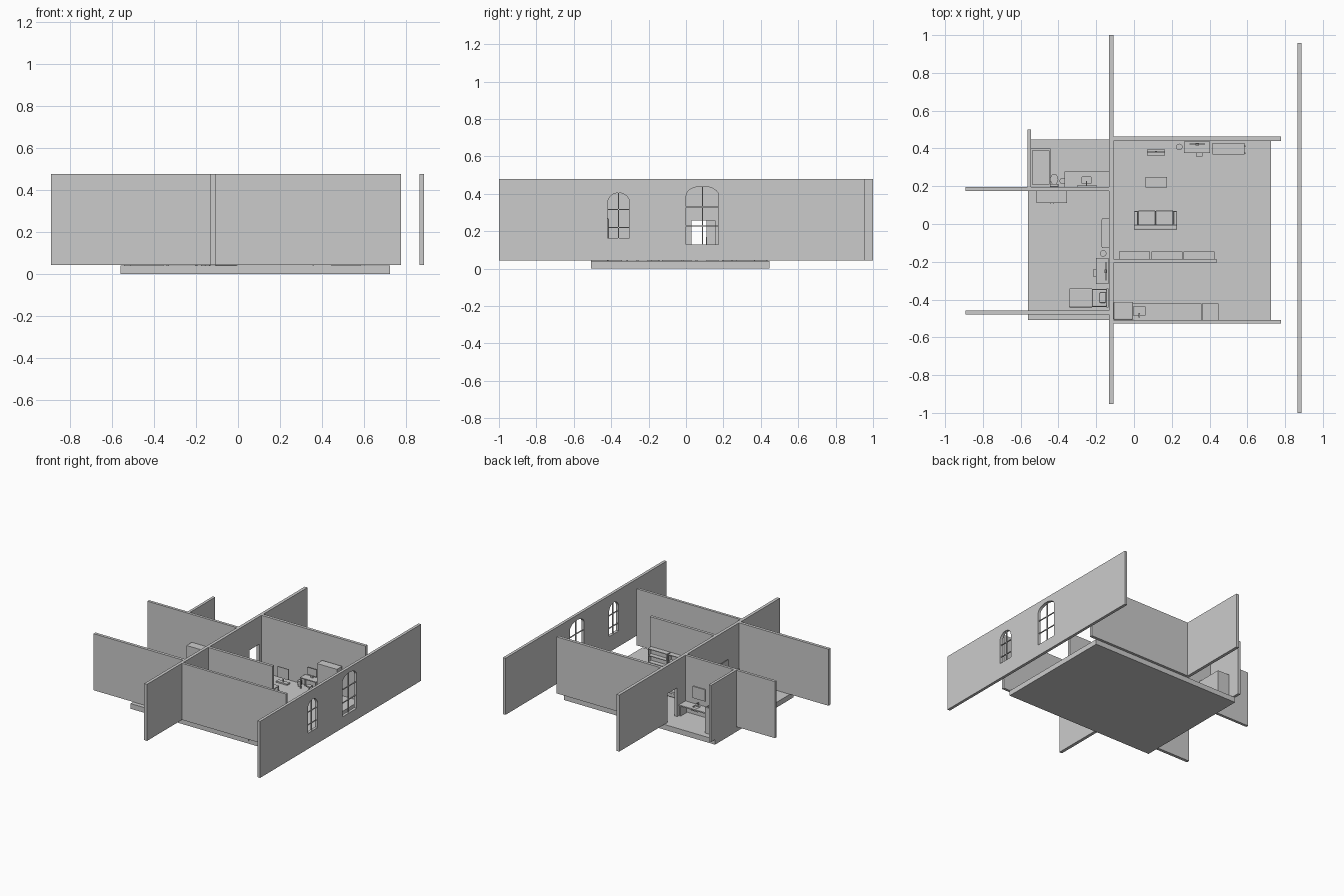
import bpy, bmesh, math

if "Cube" in bpy.data.objects:
    bpy.data.objects.remove(bpy.data.objects["Cube"])

FLOOR, TOP = 0.04, 0.478


def mesh_object(name, bm):
    bmesh.ops.recalc_face_normals(bm, faces=bm.faces[:])
    me = bpy.data.meshes.new(name)
    bm.to_mesh(me)
    bm.free()
    ob = bpy.data.objects.new(name, me)
    bpy.context.collection.objects.link(ob)
    return ob


def add_box(bm, x0, x1, y0, y1, z0, z1):
    vs = bmesh.ops.create_cube(bm, size=1)['verts']
    for v in vs:
        v.co.x = x0 if v.co.x < 0 else x1
        v.co.y = y0 if v.co.y < 0 else y1
        v.co.z = z0 if v.co.z < 0 else z1


def boxes(name, *dims, bevel=0):
    bm = bmesh.new()
    for d in dims:
        add_box(bm, *d)
    ob = mesh_object(name, bm)
    if bevel:
        m = ob.modifiers.new("bevel", 'BEVEL')
        m.width, m.segments = bevel, 3
    return ob


def tube(name, x, y, r0, r1, z0, z1, sy=1, n=20):
    bm = bmesh.new()
    bmesh.ops.create_cone(bm, cap_ends=True, segments=n, radius1=r0, radius2=r1, depth=z1 - z0)
    for v in bm.verts:
        v.co = (v.co.x + x, v.co.y * sy + y, v.co.z + (z0 + z1) / 2)
    return mesh_object(name, bm)


def cut(ob, cutter):
    cutter.hide_render = True
    m = ob.modifiers.new("cut", 'BOOLEAN')
    m.operation, m.object, m.solver = 'DIFFERENCE', cutter, 'EXACT'
    dg = bpy.context.evaluated_depsgraph_get()
    ob.data = bpy.data.meshes.new_from_object(ob.evaluated_get(dg))
    ob.modifiers.clear()
    bpy.data.objects.remove(cutter)


# floor and walls
boxes("floor", (-.56, .725, -.507, .447, 0, FLOOR))
W = 0.043
boxes("back_wall", (-.11, .778, .44, .463, W, TOP))
boxes("front_wall", (-.11, .778, -.527, -.507, W, TOP))
boxes("kitchen_divider", (-.11, .437, -.207, -.185, FLOOR, TOP))
boxes("bathroom_divider", (-.893, -.128, .174, .195, W, TOP))
boxes("bedroom_front_wall", (-.893, -.128, -.48, -.457, W, TOP))
boxes("bathroom_side_wall", (-.565, -.544, .195, .5, W, TOP))

middle = boxes("middle_wall", (-.132, -.108, -.952, 1, W, TOP))
for y0, y1, z in ((.03, .155, .257), (.295, .415, .265)):
    cut(middle, boxes("door_cutter", (-.2, 0, y0, y1, 0, z)))

# window wall with two arched openings and glazing bars
window_wall = boxes("window_wall", (.866, .888, -1, .957, W, TOP))


def arch(w, z0, spring, top, cy):
    pts = [(cy + w, z0)]
    for i in range(17):
        a = math.pi * i / 16
        pts.append((cy + w * math.cos(a), spring + (top - spring) * math.sin(a)))
    return pts + [(cy - w, z0)]


def window(cy, w, z0, spring, top, rows):
    bm = bmesh.new()
    f = bm.faces.new([bm.verts.new((.8, y, z)) for y, z in arch(w, z0, spring, top, cy)])
    ext = bmesh.ops.extrude_face_region(bm, geom=[f])['geom']
    for v in ext:
        if isinstance(v, bmesh.types.BMVert):
            v.co.x = .95
    cut(window_wall, mesh_object("arch_cutter", bm))
    b = .0025
    boxes("window_bars", (.872, .880, cy - b, cy + b, z0, top),
          *[(.872, .880, cy - w, cy + w, z - b, z + b) for z in rows])


window(.088, .087, .13, .39, .44, (.227, .33))
window(-.36, .059, .163, .35, .405, (.22, .317))


# furniture helpers
def table(name, x0, x1, y0, y1, top, t=.007, leg=.008):
    legs = [(x, x + leg, y, y + leg, FLOOR, top - t)
            for x in (x0, x1 - leg) for y in (y0, y1 - leg)]
    boxes(name, (x0, x1, y0, y1, top - t, top), *legs)


def bookcase(name, x0, x1, y0, y1, top, rows, t=.005):
    zs = [FLOOR + (top - t - FLOOR) * i / rows for i in range(rows + 1)]
    boxes(name, (x0, x0 + t, y0, y1, FLOOR, top), (x1 - t, x1, y0, y1, FLOOR, top),
          (x0, x1, y0, y0 + t, FLOOR, top),
          *[(x0, x1, y0, y1, z, z + t) for z in zs])


# living room
boxes("sofa_base", (.0, .228, -.03, .068, .05, .078), bevel=.004)
boxes("sofa_back", (.0, .228, -.03, -.005, .06, .138), bevel=.005)
for x in (0, .208):
    boxes("sofa_arm", (x, x + .02, -.028, .066, .06, .125), bevel=.005)
for x in (.022, .115):
    boxes("sofa_cushion", (x, x + .091, -.005, .072, .078, .095), bevel=.004)
boxes("sofa_feet", *[(x, x + .012, y, y + .012, FLOOR, .05)
                     for x in (.005, .21) for y in (-.025, .05)])
table("coffee_table", .06, .175, .193, .25, .085)
boxes("screen", (.07, .165, .378, .384, .075, .157))
boxes("screen_stand", (.07, .165, .363, .395, FLOOR, .05), (.112, .123, .38, .386, .05, .08))
for i in range(3):
    x = -.08 + .1715 * i
    bookcase("bookcase", x, x + .164, -.185, -.145, .25, 4)
boxes("cabinet", (.415, .585, .367, .43, FLOOR, .275))
boxes("cabinet_handles", (.585, .591, .37, .378, .13, .18), (.585, .591, .408, .416, .13, .18))
table("study_desk", .265, .402, .375, .437, .125)
boxes("study_stool", (.327, .362, .357, .392, .075, .083), (.34, .348, .37, .378, FLOOR, .075))
boxes("study_monitor", (.295, .375, .42, .425, .14, .195), (.325, .345, .415, .43, .125, .14))
tube("waste_bin", .24, .408, .013, .017, FLOOR, .08)

# kitchen
boxes("fridge", (-.108, -.005, -.507, -.413, FLOOR, .27), bevel=.006)
counter = boxes("counter", (-.004, .358, -.507, -.42, FLOOR, .128))
cut(counter, boxes("sink_cutter", (-.002, .058, -.485, -.437, .1, .2)))
boxes("sink_tap", (.025, .031, -.496, -.49, .128, .155), (.025, .031, -.496, -.47, .15, .155))
boxes("stove", (.36, .447, -.509, -.42, .02, .13))
for x in (.382, .425):
    for y in (-.484, -.444):
        tube("burner", x, y, .015, .015, .13, .133)

# bedroom
boxes("bed_frame", (-.343, -.14, -.44, -.343, .05, .07),
      *[(x, x + .01, y, y + .01, FLOOR, .05) for x in (-.34, -.155) for y in (-.438, -.355)])
boxes("mattress", (-.34, -.146, -.437, -.346, .07, .095), bevel=.005)
boxes("blanket", (-.344, -.22, -.441, -.342, .072, .099), bevel=.004)
boxes("pillow", (-.182, -.148, -.417, -.362, .095, .108), bevel=.005)
boxes("headboard", (-.145, -.136, -.441, -.342, FLOOR, .135))
boxes("wardrobe", (-.515, -.355, .11, .174, FLOOR, .263))
boxes("wardrobe_handles", (-.445, -.441, .106, .11, .13, .17), (-.429, -.425, .106, .11, .13, .17))
boxes("dresser", (-.17, -.132, -.127, .03, FLOOR, .13))
for z in (.05, .077, .104):
    boxes("drawer", (-.173, -.17, -.122, .025, z, z + .022))
table("bedroom_desk", -.2, -.134, -.318, -.18, .125)
boxes("bedroom_stool", (-.216, -.181, -.278, -.24, .075, .083), (-.204, -.194, -.264, -.254, FLOOR, .075))
boxes("bedroom_monitor", (-.152, -.146, -.3, -.2, .15, .26), (-.155, -.143, -.26, -.24, .125, .15))
tube("bedroom_bin", -.163, -.156, .013, .017, FLOOR, .08)

# bathroom
shower = boxes("shower", (-.544, -.443, .197, .4, FLOOR, .24))
cut(shower, boxes("shower_cutter", (-.537, -.45, .21, .389, .06, .4)))
tube("toilet_bowl", -.422, .237, .012, .021, FLOOR, .083, sy=1.35)
boxes("toilet_tank", (-.444, -.4, .196, .213, .07, .12), bevel=.003)
tube("bathroom_bin", -.378, .228, .013, .016, FLOOR, .08)
vanity = boxes("vanity_top", (-.367, -.133, .196, .277, .118, .127))
cut(vanity, boxes("basin_cutter", (-.274, -.228, .214, .25, .1, .15)))
boxes("basin", (-.28, -.222, .208, .256, .1, .119))
boxes("vanity_legs", (-.365, -.357, .197, .272, FLOOR, .118), (-.143, -.135, .197, .272, FLOOR, .118))
boxes("vanity_tap", (-.254, -.248, .203, .209, .127, .15), (-.254, -.248, .203, .228, .146, .15))
boxes("mirror", (-.303, -.197, .195, .203, .17, .26))
